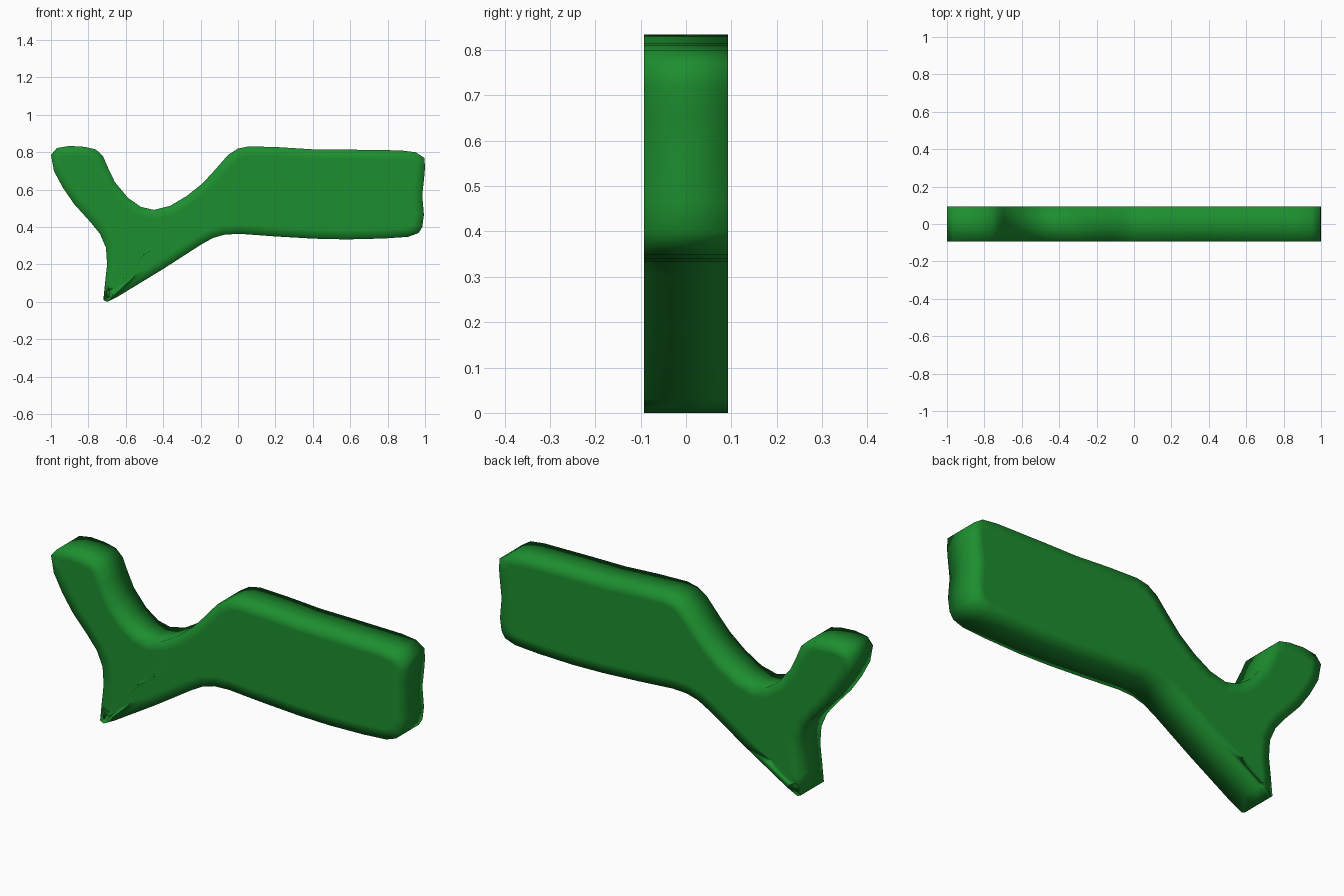
import bpy, bmesh

HALF = 0.093      # half thickness along y
SOFT = 0.05       # width of the softly shaded rim on each flat side

# Front outline (x, z), counter-clockwise from the pointed foot
outline = [
    (-0.72, 0.01), (-0.70, 0.0), (-0.64, 0.03), (-0.40, 0.176), (-0.20, 0.305),
    (-0.134, 0.342), (-0.07, 0.36), (0.01, 0.364), (0.20, 0.35), (0.41, 0.338),
    (0.58, 0.334), (0.78, 0.339), (0.91, 0.348), (0.965, 0.368), (0.985, 0.40),
    (0.994, 0.465), (0.985, 0.57), (0.995, 0.66), (1.0, 0.72), (0.996, 0.77),
    (0.95, 0.80), (0.87, 0.81), (0.60, 0.814), (0.41, 0.815), (0.22, 0.827),
    (0.06, 0.832), (0.0, 0.82), (-0.053, 0.786), (-0.123, 0.706),
    (-0.187, 0.636), (-0.273, 0.567), (-0.364, 0.513), (-0.45, 0.492),
    (-0.519, 0.508), (-0.588, 0.556), (-0.658, 0.64), (-0.695, 0.717),
    (-0.722, 0.78), (-0.76, 0.815), (-0.82, 0.829), (-0.90, 0.834),
    (-0.968, 0.823), (-1.0, 0.786), (-0.984, 0.70), (-0.936, 0.61),
    (-0.877, 0.524), (-0.79, 0.428), (-0.738, 0.364), (-0.706, 0.29),
    (-0.70, 0.20), (-0.711, 0.10),
]

# Slab body: three rings joined by walls, closed with two flat sides
bm = bmesh.new()
rings = [[bm.verts.new((x, y, z)) for x, z in outline] for y in (-HALF, 0, HALF)]
n = len(outline)
for a, b in zip(rings, rings[1:]):
    for i in range(n):
        j = (i + 1) % n
        bm.faces.new((a[i], b[i], b[j], a[j]))
caps = [bm.faces.new(rings[0]), bm.faces.new(rings[2][::-1])]
bmesh.ops.recalc_face_normals(bm, faces=bm.faces)

# Flat rim inside each side so the smooth shading fades only near the edge
bmesh.ops.inset_individual(bm, faces=caps, thickness=SOFT, use_even_offset=True)
bmesh.ops.triangulate(bm, faces=caps)
for f in bm.faces:
    f.smooth = True

mesh = bpy.data.meshes.new("forked_grip")
bm.to_mesh(mesh)
bm.free()
grip = bpy.data.objects.new("forked_grip", mesh)
bpy.context.collection.objects.link(grip)

# Green plastic
green = bpy.data.materials.new("green_plastic")
green.diffuse_color = (0.012, 0.27, 0.028, 1)
mesh.materials.append(green)
